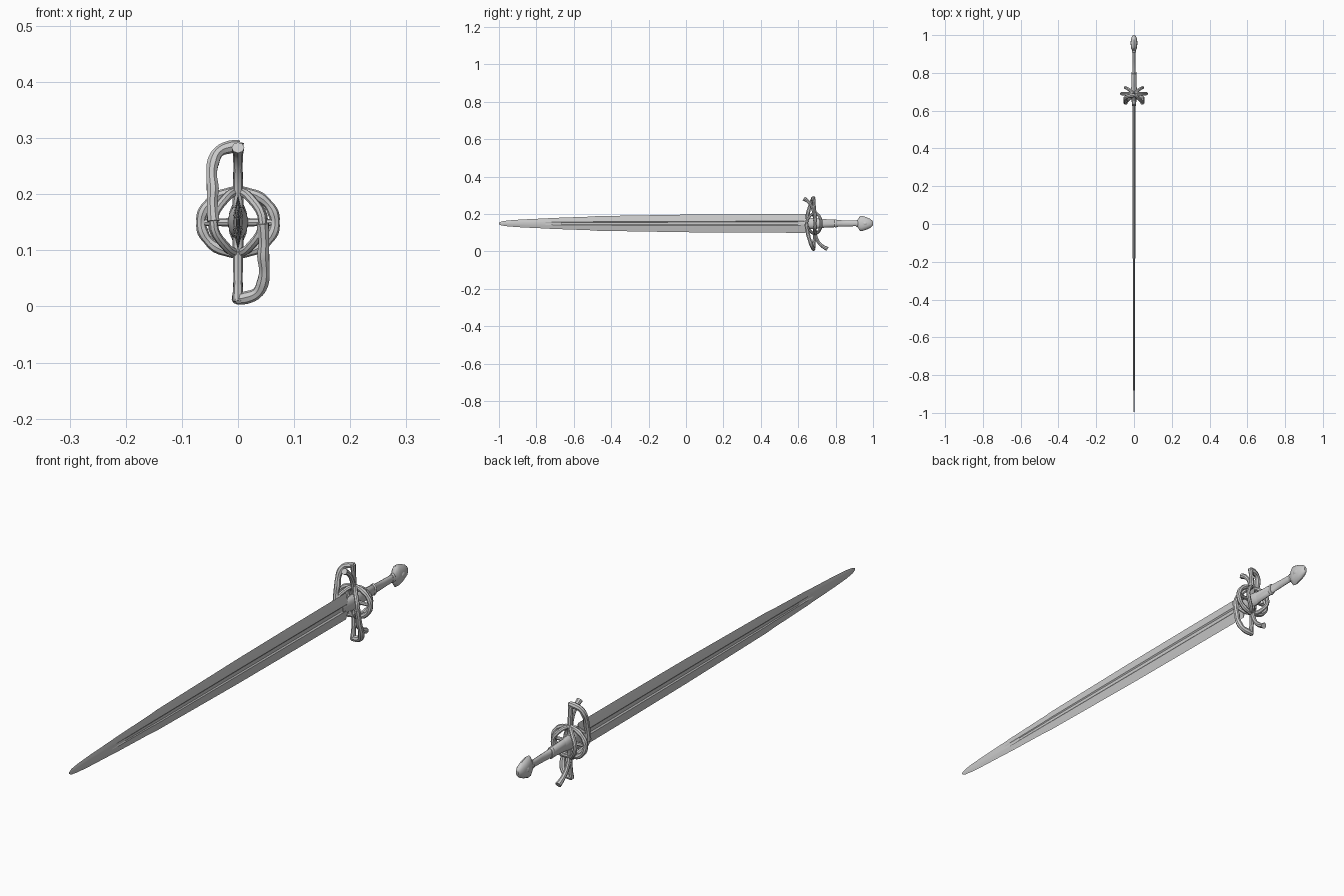
import bpy, bmesh, math

if "Cube" in bpy.data.objects:
    bpy.data.objects.remove(bpy.data.objects["Cube"])

ZC = 0.15  # height of the sword's long axis


def finish(obj, angle=40):
    bpy.ops.object.select_all(action='DESELECT')
    bpy.context.view_layer.objects.active = obj
    obj.select_set(True)
    bpy.ops.object.shade_smooth_by_angle(angle=math.radians(angle))
    return obj


def loft(name, rings, angle=40):
    """Skin a list of equal-length point rings and cap both ends."""
    bm = bmesh.new()
    rows = [[bm.verts.new(p) for p in ring] for ring in rings]
    n = len(rows[0])
    for a, b in zip(rows, rows[1:]):
        for i in range(n):
            bm.faces.new((a[i], a[(i + 1) % n], b[(i + 1) % n], b[i]))
    bm.faces.new(rows[0])
    bm.faces.new(rows[-1])
    bmesh.ops.recalc_face_normals(bm, faces=bm.faces)
    mesh = bpy.data.meshes.new(name)
    bm.to_mesh(mesh)
    bm.free()
    obj = bpy.data.objects.new(name, mesh)
    bpy.context.collection.objects.link(obj)
    return finish(obj, angle)


def oval(y, rx, rz, n=12):
    return [(rx * math.cos(2 * math.pi * i / n), y, ZC + rz * math.sin(2 * math.pi * i / n))
            for i in range(n)]


def tube(name, pts, radius, closed=False, res=5):
    """Round bar through points; a fourth value scales the radius."""
    cu = bpy.data.curves.new(name, 'CURVE')
    cu.dimensions = '3D'
    cu.bevel_depth = radius
    cu.bevel_resolution = 2
    cu.resolution_u = res
    cu.use_fill_caps = True
    sp = cu.splines.new('BEZIER')
    sp.bezier_points.add(len(pts) - 1)
    for bp, p in zip(sp.bezier_points, pts):
        bp.co = p[:3]
        bp.radius = p[3] if len(p) > 3 else 1
        bp.handle_left_type = bp.handle_right_type = 'AUTO'
    sp.use_cyclic_u = closed
    obj = bpy.data.objects.new(name, cu)
    bpy.context.collection.objects.link(obj)
    bpy.ops.object.select_all(action='DESELECT')
    bpy.context.view_layer.objects.active = obj
    obj.select_set(True)
    bpy.ops.object.convert(target='MESH')
    return finish(bpy.context.view_layer.objects.active)


# Blade: y, half width, half thickness, fuller depth factor
stations = [(-1.0, 0.004, 0.001, 1), (-0.985, 0.011, 0.002, 1), (-0.95, 0.016, 0.003, 1),
            (-0.88, 0.021, 0.004, 1), (-0.75, 0.027, 0.004, 1), (-0.72, 0.029, 0.004, 0.5),
            (-0.52, 0.036, 0.005, 0.5), (-0.48, 0.039, 0.006, 0.5), (0.0, 0.047, 0.007, 0.5),
            (0.3, 0.049, 0.008, 0.5), (0.60, 0.050, 0.009, 0.5), (0.64, 0.050, 0.009, 1)]
rings = []
for y, w, t, f in stations:
    half = [(0, w), (t * 0.55, w * 0.6), (t, w * 0.24), (t * f, w * 0.14)]
    side = half + [(x, -z) for x, z in half[::-1]]
    rings.append([(x, y, ZC + z) for x, z in side] + [(-x, y, ZC + z) for x, z in side[-2:0:-1]])
loft("blade", rings, 15)

# Collar where blade meets hilt
loft("ricasso_collar", [oval(0.612, 0.008, 0.02), oval(0.64, 0.011, 0.026),
                        oval(0.68, 0.018, 0.03), oval(0.72, 0.015, 0.026), oval(0.735, 0.012, 0.02)])

# Grip with middle and end bands
loft("grip", [oval(0.70, 0.014, 0.025), oval(0.80, 0.012, 0.020), oval(0.803, 0.009, 0.018),
              oval(0.86, 0.008, 0.016), oval(0.93, 0.008, 0.014)])
for i, (y, rx, rz) in enumerate([(0.80, 0.014, 0.022), (0.915, 0.011, 0.018)]):
    loft(f"grip_band_{i}", [oval(y - 0.006, rx * .85, rz * .85), oval(y - 0.003, rx, rz),
                            oval(y + 0.003, rx, rz), oval(y + 0.006, rx * .85, rz * .85)])

# Pommel with a raised boss on each face
loft("pommel", [oval(0.918, 0.010, 0.020), oval(0.93, 0.015, 0.040), oval(0.942, 0.017, 0.041),
                oval(0.965, 0.018, 0.033), oval(0.985, 0.014, 0.024), oval(0.995, 0.009, 0.016),
                oval(1.0, 0.005, 0.009)])
bpy.ops.mesh.primitive_uv_sphere_add(segments=12, ring_count=8, radius=1, location=(0, 0.958, ZC))
boss = bpy.context.object
boss.name = "pommel_boss"
boss.scale = (0.02, 0.022, 0.018)
finish(boss)

# Quillons: upper one bends to the blade, lower one to the pommel
tube("upper_quillon", [(0, .69, .15, 1.3), (0, .685, .20, 1), (0, .67, .245, .9),
                       (0, .65, .27, 1), (0, .63, .283, 1.25)], 0.009)
tube("lower_quillon", [(0, .69, .15, 1.3), (0, .69, .10, 1), (0, .705, .055, .9),
                       (0, .73, .028, 1), (0, .757, .013, 1.25)], 0.009)

# Main ring of the guard, slightly knobbly like twisted bar
ring = []
for i in range(20):
    a = 2 * math.pi * i / 20
    ring.append((0.066 * math.cos(a), 0.69, ZC + 0.055 * math.sin(a), 1.12 if i % 2 else 0.92))
tube("guard_ring", ring, 0.009, True, 3)
tube("guard_crossbar", [(-.066, .69, ZC), (0, .69, ZC, 1.3), (.066, .69, ZC)], 0.006)

for s in (1, -1):
    tag = "upper_left" if s > 0 else "lower_right"

    # Outer hooked loop, rotated half a turn about the long axis for its twin
    path = [(.004, .682, .137), (-.015, .68, .134), (-.034, .675, .126), (-.044, .668, .108),
            (-.047, .660, .085), (-.045, .653, .060), (-.046, .648, .035), (-.044, .643, .002)]
    tube("hooked_loop_" + tag, [(s * x, y, ZC + s * z, 1.1 if i % 2 else .95)
                                for i, (x, y, z) in enumerate(path)], 0.0105)
    # Vertical post from guard centre to the loop's turn
    tube("loop_post_" + tag, [(0, .69, ZC, 1.2), (0, .688, ZC + s * .06, 1),
                              (0, .684, ZC + s * .11, .9), (0, .68, ZC + s * .141, 1.15)], 0.009)

    # Finger arms curving forward and back on each side
    side = "left" if s < 0 else "right"
    tube("front_arm_" + side, [(s * .004, .69, ZC + .055), (s * .02, .668, ZC + .045),
                               (s * .044, .645, ZC), (s * .02, .668, ZC - .045),
                               (s * .004, .69, ZC - .055)], 0.008)
    tube("back_arm_" + side, [(s * .004, .69, ZC + .055), (s * .022, .708, ZC + .045),
                              (s * .046, .722, ZC), (s * .022, .708, ZC - .045),
                              (s * .004, .69, ZC - .055)], 0.008)
